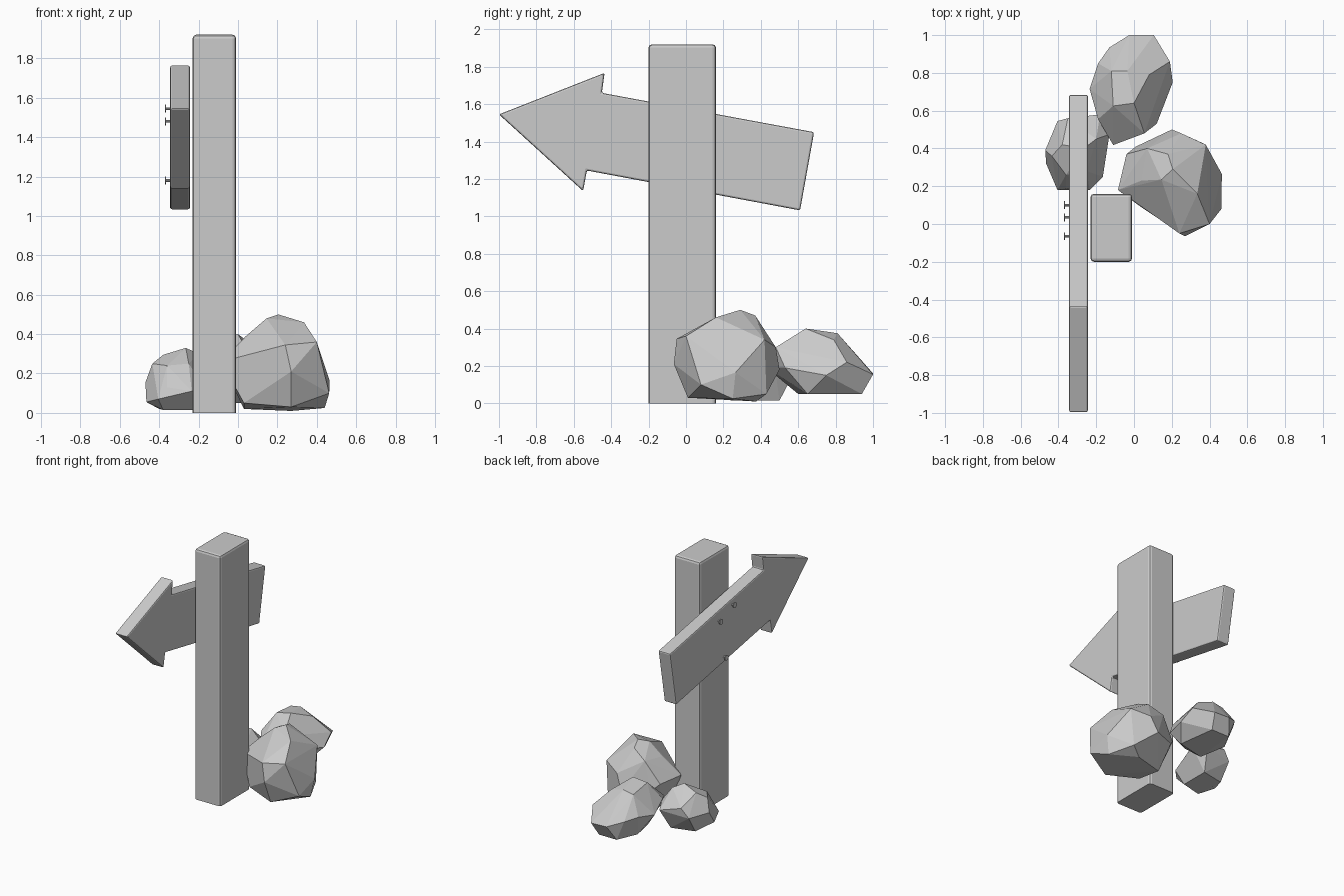
import bpy, bmesh, math
from mathutils import Matrix

if "Cube" in bpy.data.objects:
    bpy.data.objects.remove(bpy.data.objects["Cube"])


def make_object(name, bm):
    bmesh.ops.recalc_face_normals(bm, faces=bm.faces[:])
    mesh = bpy.data.meshes.new(name)
    bm.to_mesh(mesh)
    bm.free()
    ob = bpy.data.objects.new(name, mesh)
    bpy.context.collection.objects.link(ob)
    return ob


def prism(name, profile, axis_pos, bevel, keep_bottom=False):
    """Extrude a (y, z) profile along x between two x positions and round its edges."""
    x0, x1 = axis_pos
    bm = bmesh.new()
    face = bm.faces.new([bm.verts.new((x0, y, z)) for y, z in profile])
    ext = bmesh.ops.extrude_face_region(bm, geom=[face])
    for v in ext["geom"]:
        if isinstance(v, bmesh.types.BMVert):
            v.co.x = x1
    bmesh.ops.recalc_face_normals(bm, faces=bm.faces[:])
    edges = [e for e in bm.edges
             if not (keep_bottom and all(v.co.z < 1e-4 for v in e.verts))]
    bmesh.ops.bevel(bm, geom=edges, offset=bevel, segments=2, profile=0.5,
                    affect='EDGES')
    return make_object(name, bm)


def rock(name, points):
    """Faceted boulder: convex hull of its corner points."""
    bm = bmesh.new()
    for p in points:
        bm.verts.new(p)
    res = bmesh.ops.convex_hull(bm, input=bm.verts[:])
    loose = [v for v in bm.verts if not v.link_faces]
    bmesh.ops.delete(bm, geom=loose, context='VERTS')
    bmesh.ops.dissolve_limit(bm, angle_limit=math.radians(5),
                             verts=bm.verts[:], edges=bm.edges[:])
    return make_object(name, bm)


def nail(name, y, z):
    """Thin shank with a flat head, pointing along -x."""
    bm = bmesh.new()
    for radius, x0, x1 in ((0.007, -0.366, -0.33), (0.021, -0.371, -0.365)):
        mat = Matrix.Translation(((x0 + x1) / 2, y, z)) @ Matrix.Rotation(math.pi / 2, 4, 'Y')
        bmesh.ops.create_cone(bm, cap_ends=True, segments=10, radius1=radius,
                              radius2=radius, depth=x1 - x0, matrix=mat)
    return make_object(name, bm)


# Square post
prism("post", [(-0.20, 0), (0.16, 0), (0.16, 1.92), (-0.20, 1.92)],
      (-0.23, -0.01), 0.018, keep_bottom=True)

# Tilted arrow board
prism("arrow_board", [(-1.0, 1.545), (-0.55, 1.135), (-0.53, 1.245), (0.61, 1.032),
                      (0.685, 1.45), (-0.45, 1.66), (-0.435, 1.767)],
      (-0.345, -0.243), 0.01)

# Nails on the board
for i, (y, z) in enumerate(((-0.065, 1.545), (0.10, 1.48), (0.035, 1.18))):
    nail(f"nail_{i + 1}", y, z)

# Boulders round the foot of the post
rock("large_rock", [
    (-.085, .18, .26), (-.04, .37, .25), (.01, .41, .20), (.20, .50, .18),
    (.25, .48, .30), (.38, .42, .34), (.465, .265, .165), (.463, .08, .10),
    (.40, .0, .36), (.27, -.065, .21), (.24, -.05, .345), (.03, .095, .05),
    (.04, .23, .39), (.07, .40, .41), (.18, .37, .47), (.205, .29, .50),
    (.145, .235, .48), (.335, .16, .46), (.44, .25, .025), (.27, .375, .01),
    (.27, .01, .03), (.03, .30, .02), (.36, .43, .05)])
rock("back_rock", [
    (-.11, .625, .38), (0, .64, .40), (-.035, .81, .375), (-.12, .81, .36),
    (.08, .79, .34), (-.19, .85, .22), (-.13, .935, .20), (-.025, 1.0, .16),
    (.105, 1.0, .155), (.19, .86, .22), (.205, .75, .15), (.12, .53, .19),
    (.055, .48, .30), (-.11, .418, .20), (-.19, .555, .25), (-.235, .715, .20),
    (.08, .94, .05), (-.07, .94, .05), (.12, .65, .05), (-.10, .60, .05),
    (-.15, .80, .06)])
rock("small_rock", [
    (-.47, .39, .155), (-.405, .545, .15), (-.35, .56, .22), (-.18, .58, .17),
    (-.13, .475, .20), (-.165, .25, .12), (-.235, .18, .11), (-.405, .18, .07),
    (-.465, .32, .055), (-.435, .36, .25), (-.38, .42, .295), (-.265, .40, .33),
    (-.20, .45, .30), (-.36, .19, .13), (-.25, .28, .25), (-.36, .26, .24),
    (-.22, .28, .015), (-.38, .24, .015), (-.40, .46, .02), (-.22, .50, .015)])
